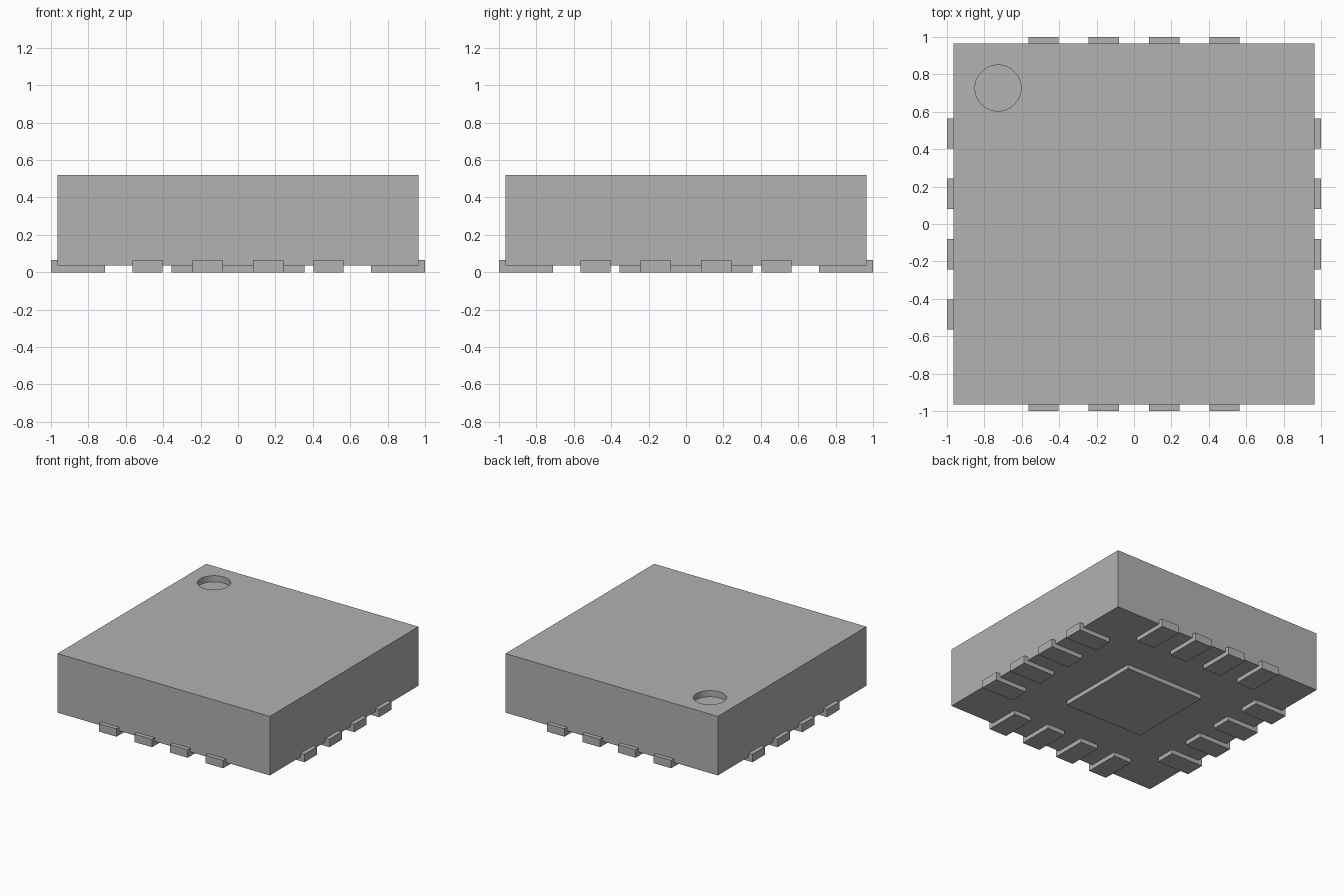
import bpy
import math

default_cube = bpy.data.objects.get("Cube")
if default_cube:
    bpy.data.objects.remove(default_cube, do_unlink=True)

# One plain grey for the whole chip package
GREY = (0.445, 0.445, 0.445, 1.0)
grey = bpy.data.materials.new("plain_grey")
grey.use_nodes = True
grey.diffuse_color = GREY
grey.node_tree.nodes["Principled BSDF"].inputs["Base Color"].default_value = GREY

BODY_HALF = 0.965
BODY_BOTTOM, BODY_TOP = 0.035, 0.52
PIN_INNER, PIN_OUTER = 0.71, 1.0
PIN_WIDTH, PIN_HEIGHT, PIN_PITCH = 0.161, 0.065, 0.323
PAD_HALF = 0.355
DIMPLE_X, DIMPLE_Y, DIMPLE_RADIUS, DIMPLE_DEPTH = -0.727, 0.727, 0.123, 0.05


def box(name, low, high):
    """Axis-aligned box between two corners."""
    centre = [(a + b) / 2 for a, b in zip(low, high)]
    bpy.ops.mesh.primitive_cube_add(size=1, location=centre)
    obj = bpy.context.object
    obj.name = name
    obj.scale = [b - a for a, b in zip(low, high)]
    bpy.ops.object.transform_apply(location=True, rotation=False, scale=True)
    obj.data.materials.append(grey)
    return obj


# Moulded body
body = box("body", (-BODY_HALF, -BODY_HALF, BODY_BOTTOM),
           (BODY_HALF, BODY_HALF, BODY_TOP))

# Round corner dimple sunk into the top
bpy.ops.mesh.primitive_cylinder_add(
    vertices=64, radius=DIMPLE_RADIUS, depth=2 * DIMPLE_DEPTH,
    location=(DIMPLE_X, DIMPLE_Y, BODY_TOP))
cutter = bpy.context.object
cutter.name = "dimple_cutter"
cutter.hide_render = True
cutter.data.materials.append(grey)

bpy.ops.object.select_all(action="DESELECT")
bpy.context.view_layer.objects.active = body
body.select_set(True)
cut = body.modifiers.new("dimple", "BOOLEAN")
cut.operation = "DIFFERENCE"
cut.solver = "EXACT"
cut.object = cutter
bpy.ops.object.modifier_apply(modifier=cut.name)
bpy.data.objects.remove(cutter, do_unlink=True)
bpy.ops.object.shade_smooth_by_angle(angle=math.radians(30))

# Square pad under the body
box("thermal_pad", (-PAD_HALF, -PAD_HALF, 0), (PAD_HALF, PAD_HALF, BODY_BOTTOM))

# Four contact pins on each of the four sides
for side_number, side in enumerate(("left", "back", "right", "front")):
    for i in range(4):
        along = (i - 1.5) * PIN_PITCH
        pin = box(f"{side}_pin_{i + 1}",
                  (PIN_INNER, along - PIN_WIDTH / 2, 0),
                  (PIN_OUTER, along + PIN_WIDTH / 2, PIN_HEIGHT))
        pin.rotation_euler.z = side_number * math.pi / 2
